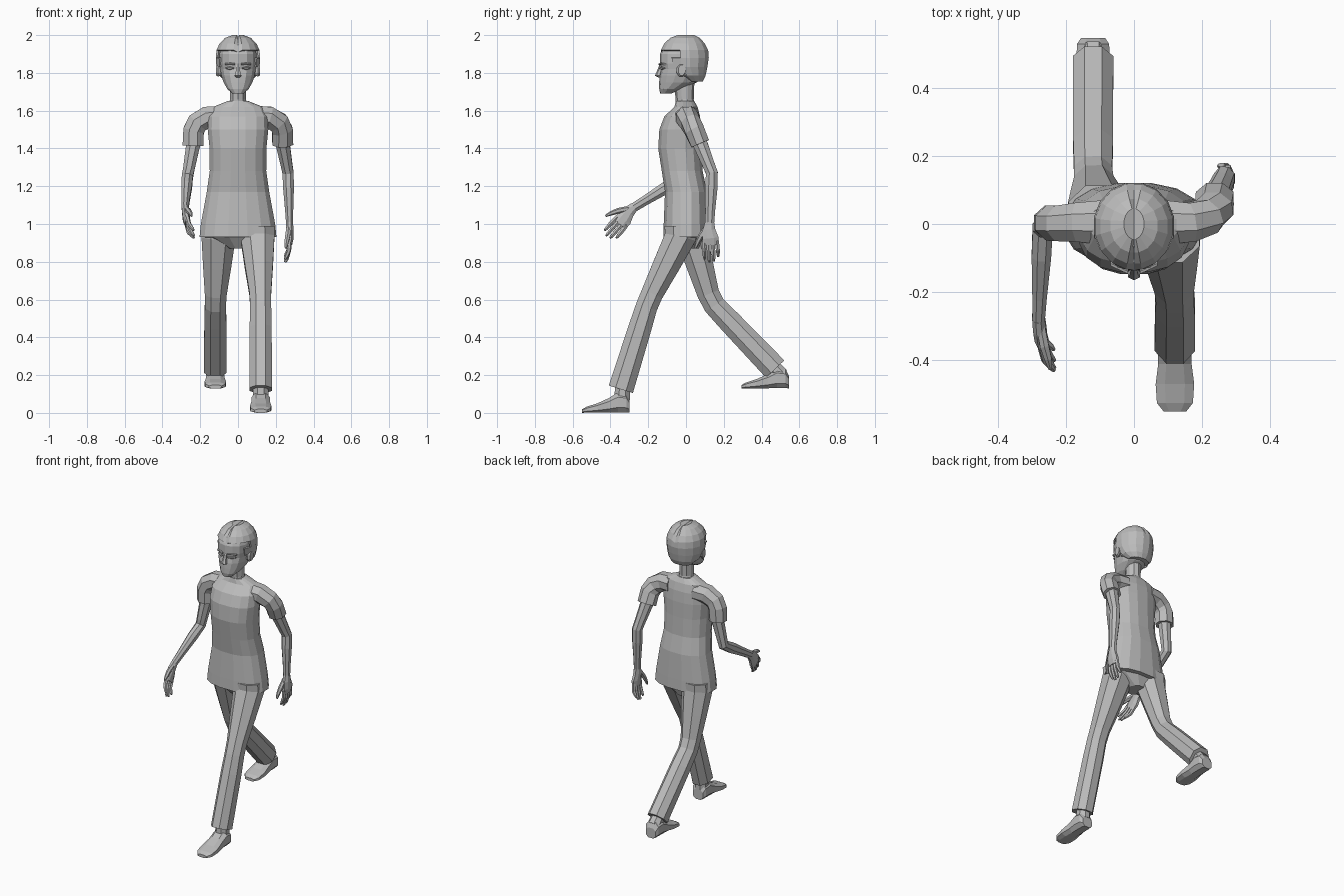
import bpy, bmesh, math
from mathutils import Vector

if "Cube" in bpy.data.objects:
    bpy.data.objects.remove(bpy.data.objects["Cube"])

grey = bpy.data.materials.new("plain_grey")
grey.use_nodes = True
grey.diffuse_color = (0.5, 0.5, 0.5, 1)
grey.node_tree.nodes["Principled BSDF"].inputs["Base Color"].default_value = (0.5, 0.5, 0.5, 1)

X, Y, Z = Vector((1, 0, 0)), Vector((0, 1, 0)), Vector((0, 0, 1))


def finish(name, bm):
    bmesh.ops.recalc_face_normals(bm, faces=bm.faces)
    me = bpy.data.meshes.new(name)
    bm.to_mesh(me)
    bm.free()
    me.materials.append(grey)
    ob = bpy.data.objects.new(name, me)
    bpy.context.collection.objects.link(ob)
    return ob


def add_loft(bm, rings, sides=8, ref=X, axis=None, power=1.0):
    """Skin rings of (centre, half width, half depth) along a path."""
    pts = [Vector(r[0]) for r in rings]
    loops = []
    for i, (c, ru, rv) in enumerate(rings):
        if axis:
            t = axis
        else:
            t = Vector()
            if i:
                t += (pts[i] - pts[i - 1]).normalized()
            if i < len(pts) - 1:
                t += (pts[i + 1] - pts[i]).normalized()
            t.normalize()
        u = (ref - t * ref.dot(t)).normalized()
        v = t.cross(u)
        loop = []
        for k in range(sides):
            a = math.tau * (k + 0.5) / sides
            ca, sa = math.cos(a), math.sin(a)
            ca = math.copysign(abs(ca) ** power, ca)
            sa = math.copysign(abs(sa) ** power, sa)
            loop.append(bm.verts.new(pts[i] + u * ca * ru + v * sa * rv))
        loops.append(loop)
    for a, b in zip(loops, loops[1:]):
        for k in range(sides):
            j = (k + 1) % sides
            bm.faces.new((a[k], a[j], b[j], b[k]))
    bm.faces.new(loops[0])
    bm.faces.new(loops[-1])


def loft(name, rings, **kw):
    bm = bmesh.new()
    add_loft(bm, rings, **kw)
    return finish(name, bm)


def stack(rows):
    """Rows of (z, y centre, half width, half depth) to rings."""
    return [((0, y, z), rx, ry) for z, y, rx, ry in rows]


# Shirt body and neck
loft("shirt", stack([
    (.93, 0, .207, .122), (1.0, 0, .2, .12), (1.17, 0, .168, .113), (1.28, -.02, .152, .11),
    (1.4, -.032, .153, .117), (1.5, -.03, .163, .113), (1.57, -.02, .16, .096),
    (1.62, 0, .135, .062), (1.65, -.005, .058, .05)]), sides=16, axis=Z, power=.85)
loft("neck", stack([(1.6, 0, .06, .052), (1.66, -.007, .044, .048), (1.77, -.01, .046, .055)]),
     sides=10, axis=Z)

# Head
loft("head", stack([
    (1.69, -.108, .03, .028), (1.715, -.08, .058, .062), (1.75, -.042, .078, .1),
    (1.785, -.028, .09, .112), (1.82, -.02, .096, .112), (1.85, -.02, .1, .118),
    (1.9, -.02, .1, .118), (1.95, -.015, .088, .098), (1.985, -.01, .05, .055)]),
    sides=14, axis=Z, power=.9)

# Hair: a shell opened over the face, with a centre parting
bm = bmesh.new()
add_loft(bm, stack([
    (1.755, .045, .07, .045), (1.785, .02, .1, .085), (1.83, 0, .116, .115),
    (1.88, -.005, .12, .128), (1.92, -.008, .116, .128), (1.955, -.008, .1, .11),
    (1.985, -.005, .07, .08), (2.0, 0, .03, .045)]), sides=16, axis=Z)
opening = [f for f in bm.faces if f.calc_center_median().z < 1.9
           and f.calc_center_median().y < (-.05 if f.calc_center_median().z > 1.84 else -.005)]
bmesh.ops.delete(bm, geom=opening, context='FACES')
bmesh.ops.bisect_plane(bm, geom=bm.verts[:] + bm.edges[:] + bm.faces[:],
                       plane_co=(0, 0, 0), plane_no=X)
for v in bm.verts:
    if abs(v.co.x) < .001 and v.co.z > 1.9:
        v.co.z -= .01
hair = finish("hair", bm)
hair.modifiers.new("thickness", 'SOLIDIFY').thickness = .012

# Face features
loft("nose", [((0, -.13, 1.85), .01, .008), ((0, -.14, 1.81), .013, .014),
              ((0, -.148, 1.785), .02, .017), ((0, -.136, 1.775), .012, .008)], sides=6, axis=Z)
for name, z, w in (("upper_lip", 1.754, .03), ("lower_lip", 1.742, .024)):
    loft(name, [((s * w, -.135 + abs(s) * .018, z), .004 + .004 * (1 - abs(s)), .006 + .004 * (1 - abs(s)))
                for s in (-1, -.4, .4, 1)], sides=6, ref=Y, axis=X)
for side, s in (("left", 1), ("right", -1)):
    loft(side + "_eye", [((s * (.043 + d * .022), -.126 + d * .012, 1.825),
                          .006, .009 * (1 - abs(d) * .7)) for d in (-1, 0, 1)], sides=6, ref=Y, axis=X)
    loft(side + "_brow", [((s * (.043 + d * .026), -.127 + d * .012, 1.85 - abs(d) * .004),
                           .009, .005) for d in (-1, 0, 1)], sides=6, ref=Y, axis=X)
    loft(side + "_ear", [((s * .09, -.03, 1.812), .014, .025), ((s * .106, -.027, 1.813), .024, .036),
                         ((s * .117, -.022, 1.815), .02, .03)], sides=8, ref=Y, axis=X)

# Sleeves and arms
ARMS = (("left", 1, (.237, .075, 1.425), (.265, .137, 1.27), (.273, .125, 1.0)),
        ("right", -1, (-.238, .005, 1.415), (-.268, -.012, 1.25), (-.28, -.28, 1.085)))
for side, s, cuff, elbow, wrist in ARMS:
    c, e, w = Vector(cuff), Vector(elbow), Vector(wrist)
    loft(side + "_sleeve", [((s * .09, .005, 1.57), .07, .06), ((s * .165, .005, 1.565), .062, .062),
                            ((s * .215, c.y * .3, 1.535), .056, .062),
                            ((s * .235, c.y * .6, 1.495), .056, .06), (c, .054, .06)], ref=Y)
    loft(side + "_arm", [(c + Z * .07 - Y * c.y * .4, .04, .042), (c, .04, .042),
                         (e.lerp(c, .25), .033, .035), (e, .032, .034), (e.lerp(w, .3), .031, .036),
                         (e.lerp(w, .75), .023, .028), (w, .02, .026)])

# Hands: f runs to the fingertips, a toward the thumb, p toward the palm
HANDS = (("left", (.273, .125, 1.01), (.03, .05, -1), (0, -1, -.05), (-1, 0, 0)),
         ("right", (-.28, -.275, 1.09), (.08, -.65, -.75), (0, -.75, .65), (1, 0, 0)))
for side, base, f, a, p in HANDS:
    base, f, a, p = Vector(base), Vector(f).normalized(), Vector(a).normalized(), Vector(p)

    def at(along, across, palm=0):
        return base + f * along + a * across + p * palm

    bm = bmesh.new()
    add_loft(bm, [(at(0, 0), .026, .02), (at(.04, .005), .036, .021),
                  (at(.085, 0), .047, .02), (at(.12, 0, .004), .043, .015)], ref=a)
    for k, length in enumerate((.195, .212, .207, .185)):
        x = .033 - k * .022
        add_loft(bm, [(at(.1, x, .003), .013, .013), (at(.15, x * 1.1, .008), .012, .012),
                      (at(length - .015, x * 1.1, .022), .01, .01),
                      (at(length, x * 1.1, .03), .006, .006)], sides=6, ref=a)
    add_loft(bm, [(at(.025, .015, .005), .014, .015), (at(.07, .05, .012), .015, .015),
                  (at(.105, .07, .02), .012, .012), (at(.135, .083, .024), .006, .006)], sides=6, ref=p)
    finish(side + "_hand", bm)

# Trousers
loft("trouser_seat", stack([(.87, .01, .05, .06), (.93, 0, .18, .095), (1.02, 0, .18, .1)]),
     sides=12, axis=Z)
LEGS = (("left", 1, (-.03, -.2, -.345), (.93, .59, .125)),
        ("right", -1, (.03, .13, .472), (.93, .59, .232)))
for side, s, ys, zs in LEGS:
    hip, knee, hem = [Vector((s * x, y, z)) for x, y, z in zip((.103, .12, .12), ys, zs)]
    loft(side + "_trouser_leg", [(hip + Z * .06, .096, .09), (hip, .097, .09),
                                 (hip.lerp(knee, .45), .08, .076), (hip.lerp(knee, .88), .062, .063),
                                 (knee.lerp(hem, .06), .06, .062), (knee.lerp(hem, .3), .063, .066),
                                 (hem, .064, .072)], power=.95)

# Shoes: rows of (distance behind toe, top height, half width)
SHOE = ((.252, .07, .038), (.235, .105, .05), (.19, .112, .052), (.14, .08, .052),
        (.08, .052, .06), (.025, .034, .056), (0, .02, .035))
for side, s, toe, floor in (("left", 1, -.55, 0), ("right", -1, .293, .128)):
    loft(side + "_shoe", [((s * .12, toe + d, floor + h / 2), w, h / 2) for d, h, w in SHOE],
         axis=-Y, power=.75)
    top = Vector((s * .12, toe + .212, floor + .07))
    shin = Vector((s * .12, -.335, .17)) if s > 0 else Vector((s * .12, .455, .25))
    loft(side + "_ankle", [(top, .045, .045), (shin, .042, .042)])
